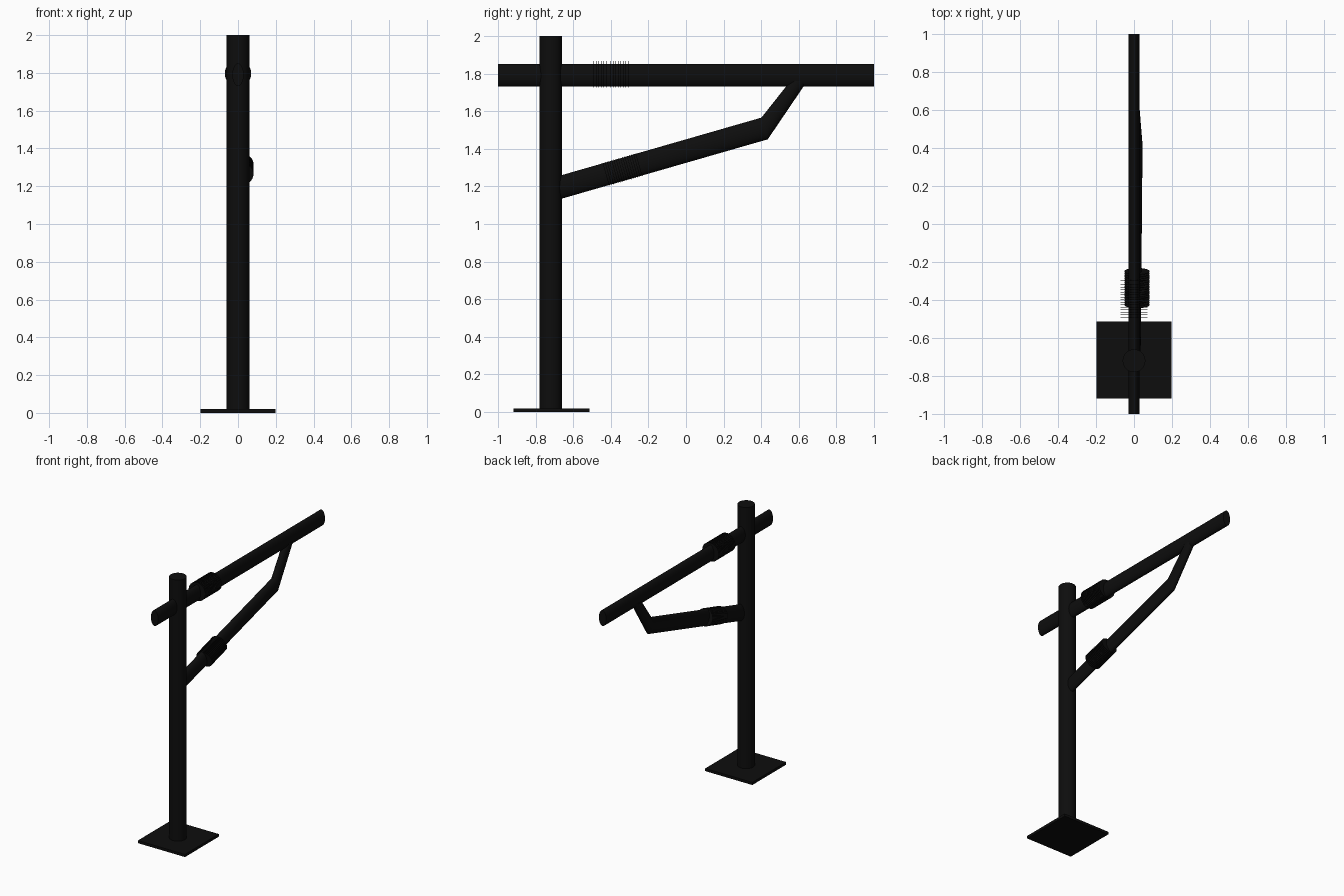
import bpy, bmesh, math
from mathutils import Vector

if "Cube" in bpy.data.objects:
    bpy.data.objects.remove(bpy.data.objects["Cube"])

SEG = 32
mat = bpy.data.materials.new("black_paint")
mat.diffuse_color = (0.004, 0.004, 0.004, 1)
mat.use_nodes = True
mat.node_tree.nodes["Principled BSDF"].inputs["Base Color"].default_value = mat.diffuse_color


def add_loft(bm, sections, half_x):
    """Loft capped ellipses; each section is (centre, half-height vector, x scale)."""
    rings = []
    for c, h, sx in sections:
        rings.append([bm.verts.new(Vector(c)
                                   + Vector((half_x * sx, 0, 0)) * math.cos(2 * math.pi * i / SEG)
                                   + Vector(h) * math.sin(2 * math.pi * i / SEG))
                      for i in range(SEG)])
    for a, b in zip(rings, rings[1:]):
        for i in range(SEG):
            j = (i + 1) % SEG
            bm.faces.new((a[i], a[j], b[j], b[i]))
    bm.faces.new(rings[0][::-1])
    bm.faces.new(rings[-1])


def finish(bm, name):
    bmesh.ops.recalc_face_normals(bm, faces=bm.faces)
    me = bpy.data.meshes.new(name)
    bm.to_mesh(me)
    bm.free()
    ob = bpy.data.objects.new(name, me)
    bpy.context.collection.objects.link(ob)
    me.materials.append(mat)
    bpy.ops.object.select_all(action='DESELECT')
    ob.select_set(True)
    bpy.context.view_layer.objects.active = ob
    bpy.ops.object.shade_smooth_by_angle(angle=math.radians(30))
    return ob


def insulator(name, start, end, half_x, half_h, count=16):
    """Stack of thin discs square to the line from start to end."""
    bm = bmesh.new()
    start, end = Vector(start), Vector(end)
    d = (end - start).normalized()
    up = Vector((1, 0, 0)).cross(d).normalized() * half_h
    for i in range(count):
        c = start.lerp(end, i / (count - 1))
        add_loft(bm, [(c - d * 0.0012, up, 1), (c + d * 0.0012, up, 1)], half_x)
    finish(bm, name)


# Base plate
bm = bmesh.new()
bmesh.ops.create_cube(bm, size=1)
bmesh.ops.scale(bm, vec=(0.395, 0.405, 0.02), verts=bm.verts)
bmesh.ops.translate(bm, vec=(0, -0.715, 0.01), verts=bm.verts)
finish(bm, "base_plate")

# Upright post
bm = bmesh.new()
add_loft(bm, [((0, -0.72, 0), (0, 0.06, 0), 1), ((0, -0.72, 2), (0, 0.06, 0), 1)], 0.06)
finish(bm, "post")

# Flattened horizontal arm
bm = bmesh.new()
add_loft(bm, [((0, -1, 1.79), (0, 0, 0.06), 1), ((0, 1, 1.79), (0, 0, 0.06), 1)], 0.03)
finish(bm, "arm")

# Bent brace from the post to the underside of the arm
tilt = (0, -0.0168, 0.0577)
bm = bmesh.new()
add_loft(bm, [((0.005, -0.70, 1.186), tilt, 1),
              ((0.015, 0.418, 1.508), tilt, 1),
              ((0.0, 0.60, 1.76), (0, -0.042, 0.004), 1)], 0.03)
finish(bm, "brace")

# Ribbed insulators on both members
insulator("arm_insulator", (0, -0.49, 1.797), (0, -0.295, 1.797), 0.07, 0.07)
insulator("brace_insulator", (0.016, -0.425, 1.265), (0.016, -0.25, 1.315), 0.066, 0.063)
